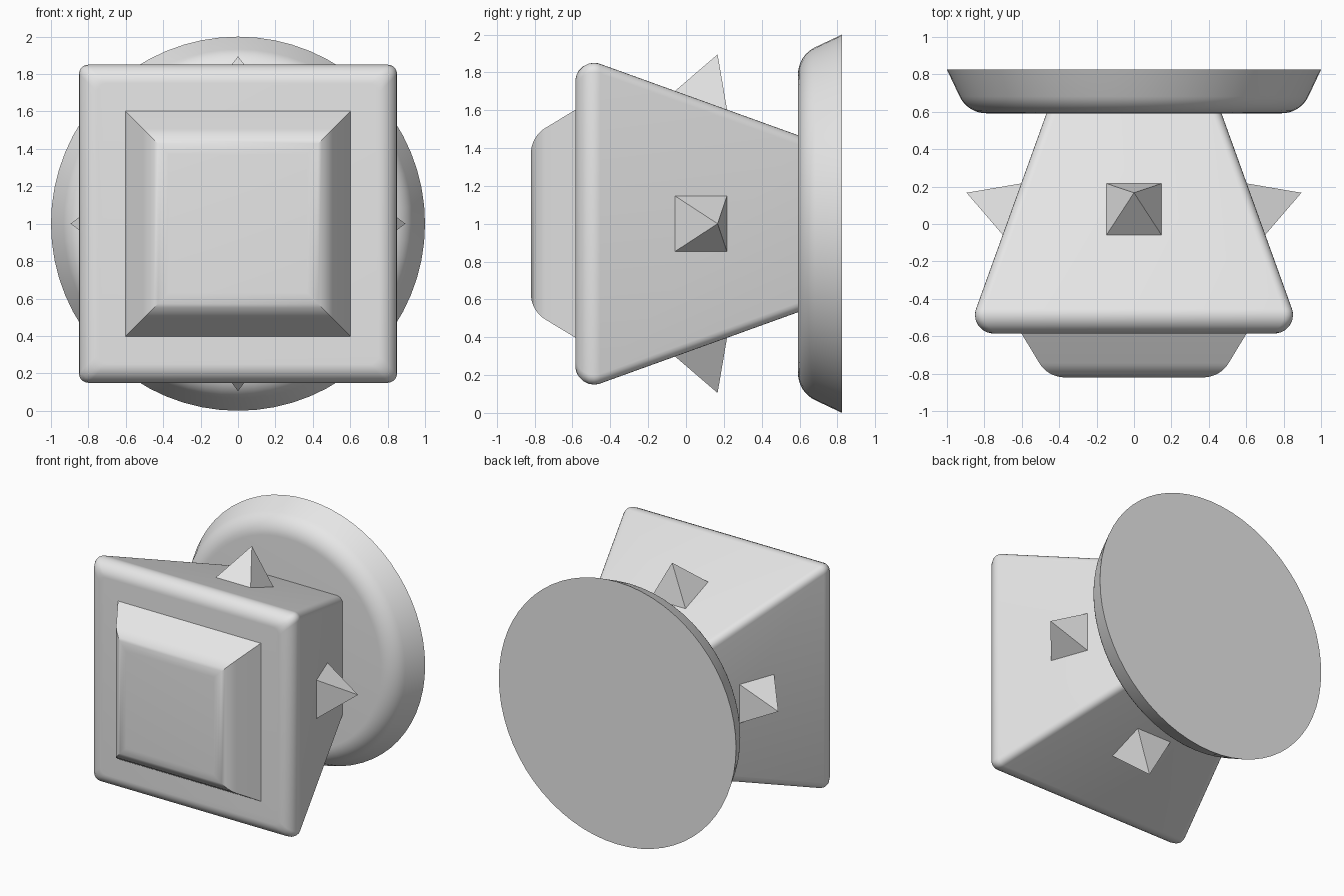
import bpy, bmesh, math
from mathutils import Vector

if "Cube" in bpy.data.objects:
    bpy.data.objects.remove(bpy.data.objects["Cube"])

grey = bpy.data.materials.new("light grey")
grey.diffuse_color = (0.8, 0.8, 0.8, 1)
grey.use_nodes = True
grey.node_tree.nodes["Principled BSDF"].inputs["Base Color"].default_value = grey.diffuse_color
CZ = 1.0  # height of the long axis, which runs along y


def fillet(a, p, b, t, n=8):
    """Round the profile corner p between a and b, starting t away from it."""
    a, p, b = Vector(a), Vector(p), Vector(b)
    u, v = (a - p).normalized(), (b - p).normalized()
    c = p + (u + v) * (t / (1 + u.dot(v)))
    s, e = p + u * t - c, p + v * t - c
    return [c + s.lerp(e, i / n).normalized() * s.length for i in range(n + 1)]


def square(half, r=0.0, n=0):
    """Square outline with optional rounded corners."""
    pts = []
    for q in range(4):
        mid = math.pi / 4 + q * math.pi / 2
        cx = math.copysign(half - r, math.cos(mid))
        cz = math.copysign(half - r, math.sin(mid))
        for i in range(n + 1):
            a = q * math.pi / 2 + (i / n if n else 0) * math.pi / 2
            pts.append((cx + r * math.cos(a), cz + r * math.sin(a)))
    return pts


def circle(r, n=64):
    return [(r * math.cos(2 * math.pi * i / n), r * math.sin(2 * math.pi * i / n))
            for i in range(n)]


def finish(name, bm, smooth=True):
    bmesh.ops.recalc_face_normals(bm, faces=bm.faces[:])
    me = bpy.data.meshes.new(name)
    bm.to_mesh(me)
    bm.free()
    me.materials.append(grey)
    if smooth:
        me.shade_smooth()
        me.set_sharp_from_angle(angle=math.radians(30))
    ob = bpy.data.objects.new(name, me)
    bpy.context.collection.objects.link(ob)
    return ob


def loft(name, profile, outline):
    """Skin outlines of the given sizes along y; profile = (size, y) points."""
    bm = bmesh.new()
    rings = [[bm.verts.new((x, y, CZ + z)) for x, z in outline(s)] for s, y in profile]
    for r0, r1 in zip(rings, rings[1:]):
        n = len(r0)
        for i in range(n):
            bm.faces.new((r0[i], r0[(i + 1) % n], r1[(i + 1) % n], r1[i]))
    bm.faces.new(rings[0])
    bm.faces.new(rings[-1])
    return finish(name, bm)


# Tapered body, wide end at the front
back = (0.465, 0.60)
loft("body", fillet((0, -0.585), (0.892, -0.585), back, 0.14) + [back],
     lambda s: square(s, 0.05, 5))

# Raised front panel
base = (0.605, -0.58)
loft("front_panel", fillet((0, -0.82), (0.46, -0.82), base, 0.09) + [base], square)

# Round back disc
rim = (1.0, 0.825)
loft("back_disc", fillet((0, 0.592), (0.89, 0.592), rim, 0.1) + [rim], circle)

# Four pyramid spikes, one square to each sloping side
for k, side in enumerate(("right", "top", "left", "bottom")):
    ca, sa = math.cos(k * math.pi / 2), math.sin(k * math.pi / 2)

    def place(out, y, w):
        return (out * ca - w * sa, y, CZ + out * sa + w * ca)

    bm = bmesh.new()
    foot = [bm.verts.new(place(o, y, w)) for o, y, w in
            ((0.70, -0.06, -0.148), (0.70, -0.06, 0.148),
             (0.602, 0.217, 0.148), (0.602, 0.217, -0.148))]
    tip = bm.verts.new(place(0.895, 0.167, 0))
    bm.faces.new(foot)
    for i in range(4):
        bm.faces.new((foot[i], foot[(i + 1) % 4], tip))
    finish(side + "_spike", bm, smooth=False)
